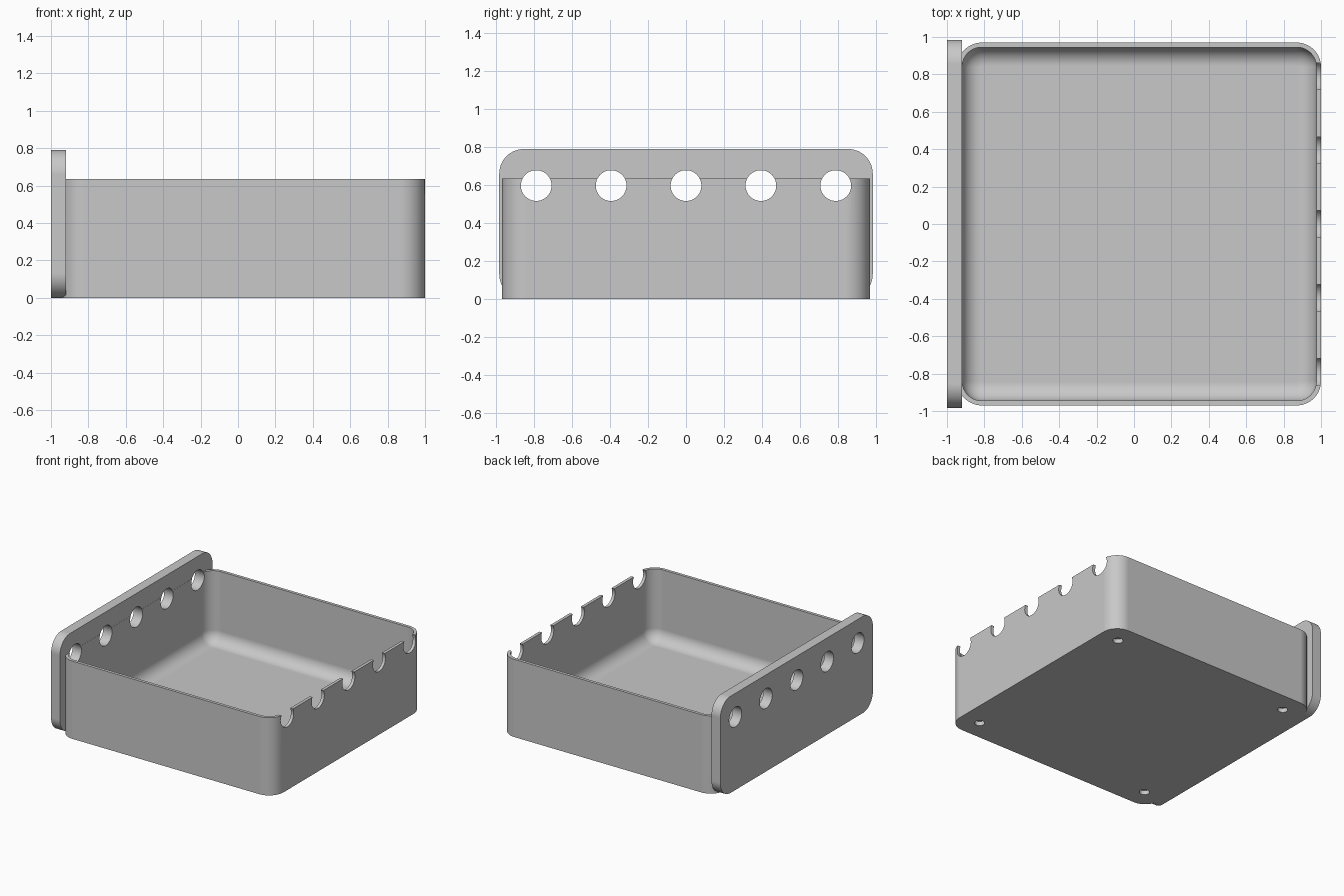
import bpy
import bmesh
from math import cos, sin, pi, radians
from mathutils import Matrix, Vector

if "Cube" in bpy.data.objects:
    bpy.data.objects.remove(bpy.data.objects["Cube"], do_unlink=True)

SEG = 14          # segments per rounded corner

grey = bpy.data.materials.new("light_grey")
grey.use_nodes = True
grey.diffuse_color = (0.58, 0.58, 0.58, 1)
grey.node_tree.nodes["Principled BSDF"].inputs["Base Color"].default_value = grey.diffuse_color


def rounded_rect(x0, x1, y0, y1, r):
    """Counter-clockwise outline of a rectangle with round corners."""
    centres = [(x1 - r, y1 - r), (x0 + r, y1 - r), (x0 + r, y0 + r), (x1 - r, y0 + r)]
    return [(cx + r * cos(a), cy + r * sin(a))
            for k, (cx, cy) in enumerate(centres)
            for a in [(k + i / SEG) * pi / 2 for i in range(SEG + 1)]]


def loft(name, rings):
    """Closed solid skinned through rings of equal point count, capped at both ends."""
    bm = bmesh.new()
    loops = [[bm.verts.new(p) for p in ring] for ring in rings]
    n = len(loops[0])
    for a, b in zip(loops, loops[1:]):
        for i in range(n):
            j = (i + 1) % n
            bm.faces.new((a[i], a[j], b[j], b[i]))
    bm.faces.new(loops[0][::-1])
    bm.faces.new(loops[-1])
    bmesh.ops.recalc_face_normals(bm, faces=bm.faces)
    mesh = bpy.data.meshes.new(name)
    bm.to_mesh(mesh)
    bm.free()
    mesh.materials.append(grey)
    obj = bpy.data.objects.new(name, mesh)
    bpy.context.collection.objects.link(obj)
    return obj


def cylinders(name, centres, r, depth, rot):
    """One cutter object made of several equal cylinders."""
    bm = bmesh.new()
    for c in centres:
        bmesh.ops.create_cone(bm, cap_ends=True, segments=48, radius1=r, radius2=r,
                              depth=depth, matrix=Matrix.Translation(Vector(c)) @ rot)
    mesh = bpy.data.meshes.new(name)
    bm.to_mesh(mesh)
    bm.free()
    mesh.materials.append(grey)
    obj = bpy.data.objects.new(name, mesh)
    bpy.context.collection.objects.link(obj)
    obj.hide_render = True
    return obj


def finish(obj, cutters):
    """Cut the holes, then shade smooth with crisp edges."""
    bpy.ops.object.select_all(action='DESELECT')
    bpy.context.view_layer.objects.active = obj
    obj.select_set(True)
    for c in cutters:
        mod = obj.modifiers.new("holes", 'BOOLEAN')
        mod.operation, mod.solver, mod.object = 'DIFFERENCE', 'EXACT', c
        bpy.ops.object.modifier_apply(modifier=mod.name)
    bpy.ops.object.shade_smooth_by_angle(angle=radians(30))
    mod = obj.modifiers.new("flat_areas", 'WEIGHTED_NORMAL')
    mod.keep_sharp = True


# Tray: outer wall up, over the rim, down inside and round a fillet to the floor
X0, X1, Y, R = -0.944, 1.0, 0.97, 0.13
HEIGHT, WALL, FLOOR, FILLET = 0.635, 0.025, 0.05, 0.1


def tray_ring(inset, z):
    return [(x, y, z) for x, y in
            rounded_rect(X0 + inset, X1 - inset, -Y + inset, Y - inset, R - inset)]


profile = [(0, 0), (0, HEIGHT), (WALL, HEIGHT)]
for i in range(SEG + 1):
    a = i / SEG * pi / 2
    profile.append((WALL + FILLET * (1 - cos(a)), FLOOR + FILLET * (1 - sin(a))))
tray = loft("tray", [tray_ring(d, z) for d, z in profile])

# Back plate: upright rounded panel on the right side
outline = rounded_rect(-0.985, 0.985, 0, 0.79, 0.13)
plate = loft("side_plate", [[(x, y, z) for y, z in outline] for x in (-1.0, -0.92)])

# Row of five holes through the plate and the opposite rim, and four blind foot holes
row = cylinders("row_cutter", [(0, k * 0.395, 0.597) for k in range(-2, 3)], 0.081, 3,
                Matrix.Rotation(pi / 2, 4, 'Y'))
mid = (X0 + X1) / 2
feet = cylinders("foot_cutter", [(mid + sx * 0.805, sy * 0.805, 0)
                                 for sx in (-1, 1) for sy in (-1, 1)], 0.038, 0.07, Matrix())

finish(tray, [row, feet])
finish(plate, [row])
for cutter in (row, feet):
    bpy.data.objects.remove(cutter, do_unlink=True)
